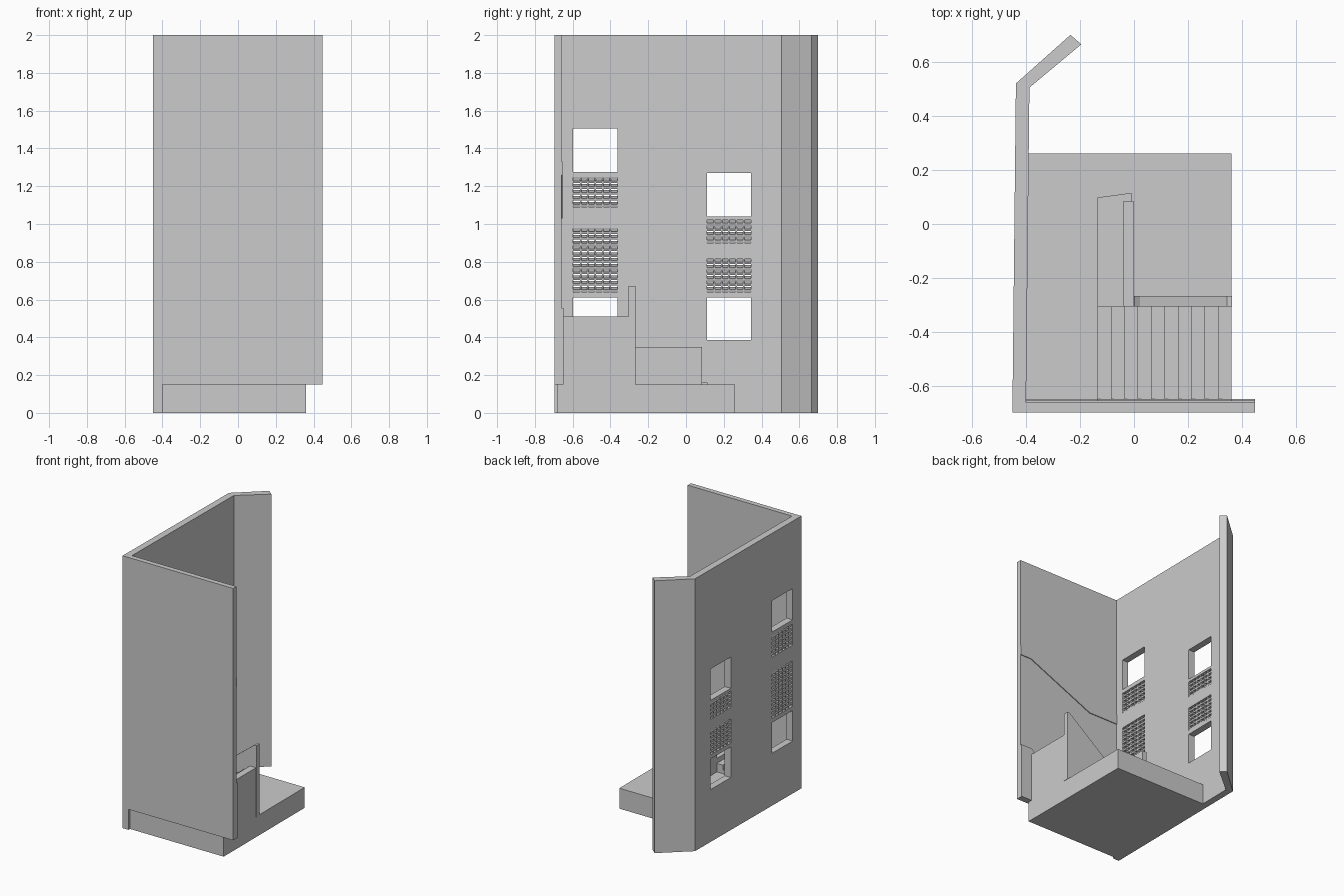
import bpy, bmesh
from mathutils import Matrix, Vector

if "Cube" in bpy.data.objects:
    bpy.data.objects.remove(bpy.data.objects["Cube"])


def finish(name, bm):
    bmesh.ops.recalc_face_normals(bm, faces=bm.faces)
    me = bpy.data.meshes.new(name)
    bm.to_mesh(me)
    bm.free()
    ob = bpy.data.objects.new(name, me)
    bpy.context.collection.objects.link(ob)
    return ob


def add_box(bm, lo, hi, rot=None):
    lo, hi = Vector(lo), Vector(hi)
    m = Matrix.Translation((lo + hi) / 2)
    if rot:
        m = m @ rot
    bmesh.ops.create_cube(bm, size=1, matrix=m @ Matrix.Diagonal((*(hi - lo), 1)))


def box(name, lo, hi):
    bm = bmesh.new()
    add_box(bm, lo, hi)
    return finish(name, bm)


def prism(name, pts, a, b, axis='Z'):
    """Extrude a profile: XY points along Z, or XZ points along Y."""
    bm = bmesh.new()
    put = (lambda p, t: (p[0], p[1], t)) if axis == 'Z' else (lambda p, t: (p[0], t, p[1]))
    f = bm.faces.new([bm.verts.new(put(p, a)) for p in pts])
    ext = bmesh.ops.extrude_face_region(bm, geom=[f])
    vs = [v for v in ext['geom'] if isinstance(v, bmesh.types.BMVert)]
    bmesh.ops.translate(bm, verts=vs, vec=Vector(put((0, 0), b - a)))
    return finish(name, bm)


# floor base and front wall
box("floor_base", (-0.40, -0.68, 0), (0.36, 0.26, 0.15))
box("front_wall", (-0.402, -0.697, 0.15), (0.448, -0.66, 2))

# side wall with angled return
wall = prism("side_wall", [(-0.45, -0.697), (-0.40, -0.697), (-0.387, 0.505), (-0.195, 0.665),
                           (-0.235, 0.70), (-0.437, 0.52)], 0, 2)

# openings: columns (y0, y1), windows and grilles as (z0, z1, rows)
columns = [
    ((-0.597, -0.363), [(0.385, 0.61), (1.275, 1.505)], [(0.64, 0.975, 11), (1.09, 1.245, 5)]),
    ((0.11, 0.345), [(0.385, 0.61), (1.04, 1.27)], [(0.64, 0.815, 6), (0.90, 1.02, 4)]),
]
cut = bmesh.new()
grille = bmesh.new()
tilt = Matrix.Rotation(0.3, 4, 'Y')
for (y0, y1), windows, vents in columns:
    for z0, z1 in windows:
        add_box(cut, (-0.6, y0, z0), (-0.3, y1, z1))
    # follow the slight slant of the wall
    xc = -0.425 + 0.0107 * ((y0 + y1) / 2 + 0.697)
    for z0, z1, rows in vents:
        add_box(cut, (-0.6, y0, z0), (-0.3, y1, z1))
        pitch = (z1 - z0) / rows
        for i in range(rows):
            z = z0 + pitch * (i + 0.5)
            add_box(grille, (xc - 0.022, y0, z - 0.006), (xc + 0.022, y1, z + 0.006), tilt)
        for j in range(1, 6):
            y = y0 + (y1 - y0) * j / 6
            add_box(grille, (xc - 0.022, y - 0.004, z0), (xc + 0.022, y + 0.004, z1))
finish("vent_grilles", grille)
cutter = finish("opening_cutter", cut)
cutter.hide_render = True
mod = wall.modifiers.new("openings", 'BOOLEAN')
mod.object = cutter
mod.operation = 'DIFFERENCE'
mod.solver = 'EXACT'
bpy.context.view_layer.objects.active = wall
bpy.ops.object.modifier_apply(modifier=mod.name)
bpy.data.objects.remove(cutter)

# staircase rising toward +x
n, xs, xe = 10, -0.135, 0.36
profile = [(xe, 0.15), (xs, 0.15)]
for i in range(n):
    z = 0.15 + 0.036 * (i + 1)
    profile += [(xs + (xe - xs) * i / n, z), (xs + (xe - xs) * (i + 1) / n, z)]
prism("stairs", profile, -0.655, -0.305, 'Y')

# stair parapet, low return wall and bottom landing
prism("stair_parapet", [(0, 0.15), (0.362, 0.15), (0.362, 0.672), (0.345, 0.672), (0.022, 0.42),
                        (0, 0.35)], -0.305, -0.267, 'Y')
box("return_wall", (-0.038, -0.305, 0.15), (-0.002, 0.085, 0.35))
prism("bottom_landing", [(-0.135, -0.305), (-0.01, -0.305), (-0.01, 0.115), (-0.135, 0.098)],
      0.15, 0.16)

# wall skirting along the stairs and handrail band above
prism("skirting", [(-0.40, 0.15), (0.448, 0.15), (0.448, 0.555), (0.36, 0.555), (-0.135, 0.2),
                   (-0.40, 0.2)], -0.662, -0.648, 'Y')
prism("handrail_band", [(-0.40, 1.03), (-0.16, 1.03), (0.36, 1.26), (0.448, 1.26), (0.448, 1.33),
                        (0.36, 1.33), (-0.16, 1.10), (-0.40, 1.10)], -0.662, -0.654, 'Y')
